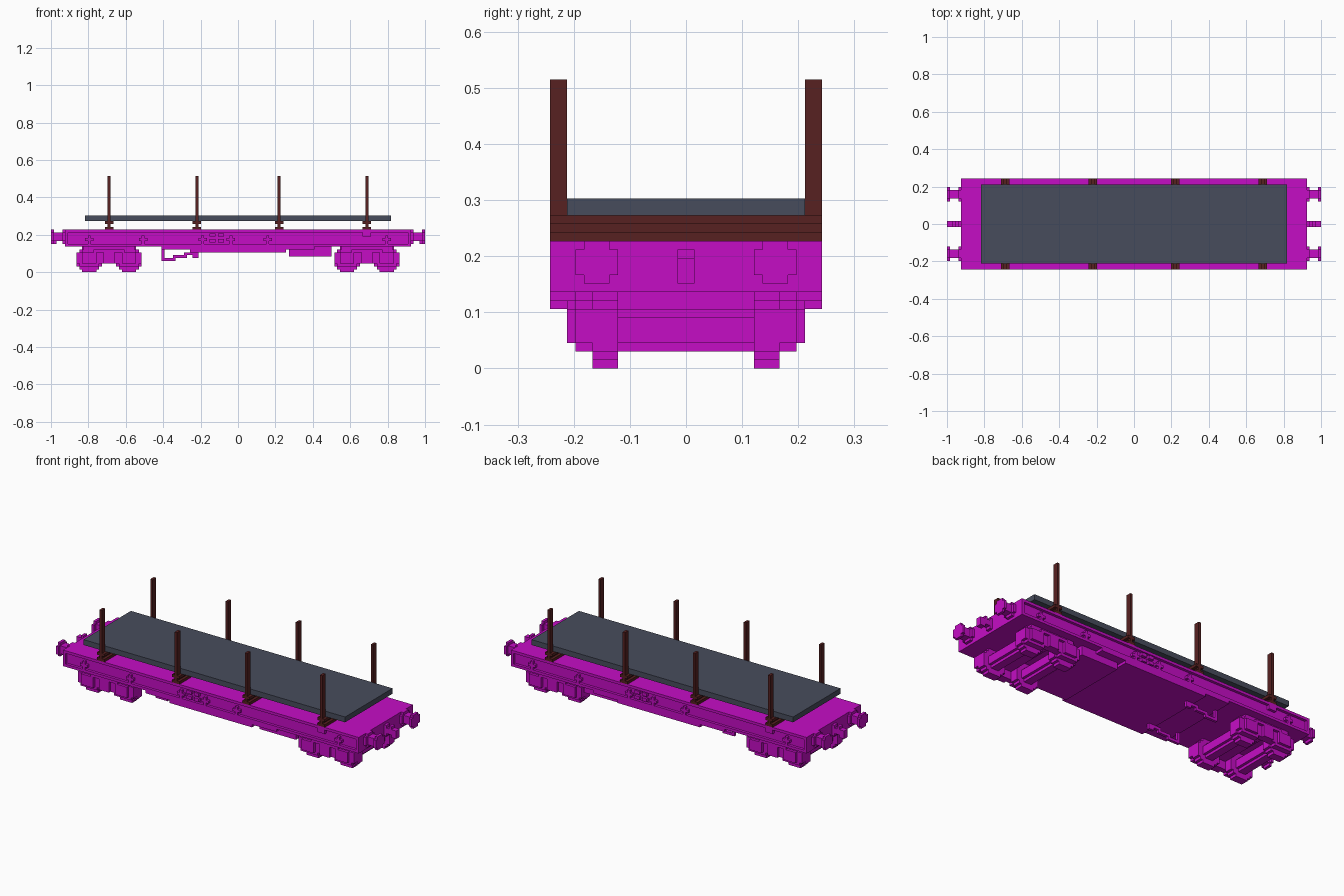
import bpy
import bmesh

V = 1 / 66  # size of one block

cube = bpy.data.objects.get("Cube")
if cube:
    bpy.data.objects.remove(cube, do_unlink=True)


def material(name, rgb):
    m = bpy.data.materials.new(name)
    m.use_nodes = True
    m.diffuse_color = (*rgb, 1)
    bsdf = m.node_tree.nodes["Principled BSDF"]
    bsdf.inputs["Base Color"].default_value = (*rgb, 1)
    bsdf.inputs["Roughness"].default_value = 0.8
    return m


MAGENTA = material("magenta paint", (0.56, 0.004, 0.56))
SLATE = material("slate load", (0.064, 0.073, 0.108))
BROWN = material("brown timber", (0.095, 0.015, 0.015))


def part(name, boxes, mat):
    """Joins boxes given as (x0, x1, y0, y1, z0, z1) in blocks."""
    bm = bmesh.new()
    for x0, x1, y0, y1, z0, z1 in boxes:
        verts = bmesh.ops.create_cube(bm, size=1)["verts"]
        for v in verts:
            v.co.x = (x1 if v.co.x > 0 else x0) * V
            v.co.y = (y1 if v.co.y > 0 else y0) * V
            v.co.z = (z1 if v.co.z > 0 else z0) * V
    bmesh.ops.recalc_face_normals(bm, faces=bm.faces)
    mesh = bpy.data.meshes.new(name)
    bm.to_mesh(mesh)
    bm.free()
    mesh.materials.append(mat)
    obj = bpy.data.objects.new(name, mesh)
    bpy.context.collection.objects.link(obj)
    return obj


def span(c, half):
    return (c - half, c + half)


def mirror_y(boxes):
    return boxes + [(a, b, -d, -c, e, f) for a, b, c, d, e, f in boxes]


def mirror_x(boxes):
    return boxes + [(-b, -a, c, d, e, f) for a, b, c, d, e, f in boxes]


def turned(boxes):
    """Adds a copy turned half way round."""
    return boxes + [(-b, -a, -d, -c, e, f) for a, b, c, d, e, f in boxes]


def disc(x, y0, y1, z, widths):
    """Blocky disc across y: rows of the given widths, bottom to top."""
    low = z - len(widths) / 2
    return [(*span(x, w / 2), y0, y1, low + i, low + i + 1)
            for i, w in enumerate(widths)]


# Deck with stepped belly
part("deck", [(-61, 61, -15, 15, 9, 15), (-27, 27, -16, 16, 8, 9),
              (-17, 17, -16, 16, 7, 8)], MAGENTA)

# Side channels: flanges and end posts
part("side_flanges", mirror_y([(-61, 61, 15, 16, 14, 15), (-61, 61, 15, 16, 9, 10),
                               (-61, -60, 15, 16, 9, 15), (60, 61, 15, 16, 9, 15)]),
     MAGENTA)

# Cross shaped fittings on the side channels
fittings = []
for x in (-52.5, -33.5, -12.5, -2.5, 10.5, 52.5):
    fittings += [(*span(x, 1.5), -16, -15, 11, 12), (*span(x, 0.5), -16, -15, 10, 13)]
for x in (-9, -6):
    for z in (10.5, 12.5):
        fittings.append((*span(x, 1), -16, -15, z, z + 1.2))
fittings.append((*span(45.5, 1.5), -16, -15, 12.5, 14))
part("side_fittings", turned(fittings), MAGENTA)

# Buffers at the four corners
buffer = [(61, 62, 8, 13, 11, 14), (61, 62, 9, 12, 10, 15),
          (61, 65, 9, 12, 11, 14),
          (65, 66, 8, 13, 11, 14), (65, 66, 9, 12, 10, 15)]
part("buffers", mirror_x(mirror_y(buffer)), MAGENTA)

# Coupling hooks
part("coupling_hooks", mirror_x([(61, 66, -1, 1, 11, 13), (61, 62, -1, 1, 10, 14),
                                 (64, 66, -1, 1, 10, 12), (63, 64, -1, 1, 13, 14)]),
     MAGENTA)

# Equipment under the floor
part("underfloor_box", [(18, 33, -13, 13, 5.5, 9)], MAGENTA)
part("brake_brackets", mirror_y([(-27, -26, 9, 10, 4, 9), (-27, -22, 9, 10, 4, 5),
                                 (-23, -18, 9, 10, 5, 6), (-19, -14, 9, 10, 6, 7),
                                 (-16, -14, 9, 10, 5, 8)]), MAGENTA)

# Two bogies
WHEEL = (5, 7, 9, 9, 9, 9, 9, 7, 5)
AXLE = (3, 5, 5, 5, 3)
for name, c in (("right", -45.5), ("left", 45.5)):
    wheels, axles, frame = [], [], []
    for x in (c - 7, c + 7):
        wheels += disc(x, 8, 11, 4.5, WHEEL)
        axles += disc(x, -8, 8, 4.5, AXLE)
        # axle boxes
        frame += [(*span(x, 3.5), 11, 13, 2, 3), (*span(x, 4.5), 11, 13, 3, 7),
                  (*span(x, 2.5), 13, 14, 3, 7), (*span(x, 2.5), 11, 13, 7, 8)]
    # side beams and spring seat
    frame += [(*span(c, 11.5), 11, 13, 5, 7), (*span(c, 3.5), 11, 13, 3, 8),
              (*span(c, 2), 13, 14, 3, 7), (*span(c, 5.5), 12, 14, 7, 8),
              (*span(c, 9), 11, 13, 8, 9)]
    part(name + "_bogie_wheels", mirror_y(wheels), MAGENTA)
    part(name + "_bogie_axles", axles, MAGENTA)
    part(name + "_bogie_frame", mirror_y(frame), MAGENTA)
    part(name + "_bogie_bolster", [(*span(c, 2.5), -11, 11, 6, 9)], MAGENTA)

# Cross bearers and upright stakes
bearers, stakes = [], []
for x in (-45.5, -14.5, 14.5, 45.5):
    bearers += [(*span(x, 1.5), -16, 16, 15, 16), (*span(x, 0.5), -16, 16, 16, 17),
                (*span(x, 1.5), -16, 16, 17, 18)]
    stakes.append((*span(x, 0.5), 14, 16, 18, 34))
part("cross_bearers", bearers, BROWN)
part("stakes", mirror_y(stakes), BROWN)

# Flat load on the bearers
part("load_slab", [(-54, 54, -14, 14, 18, 20)], SLATE)
